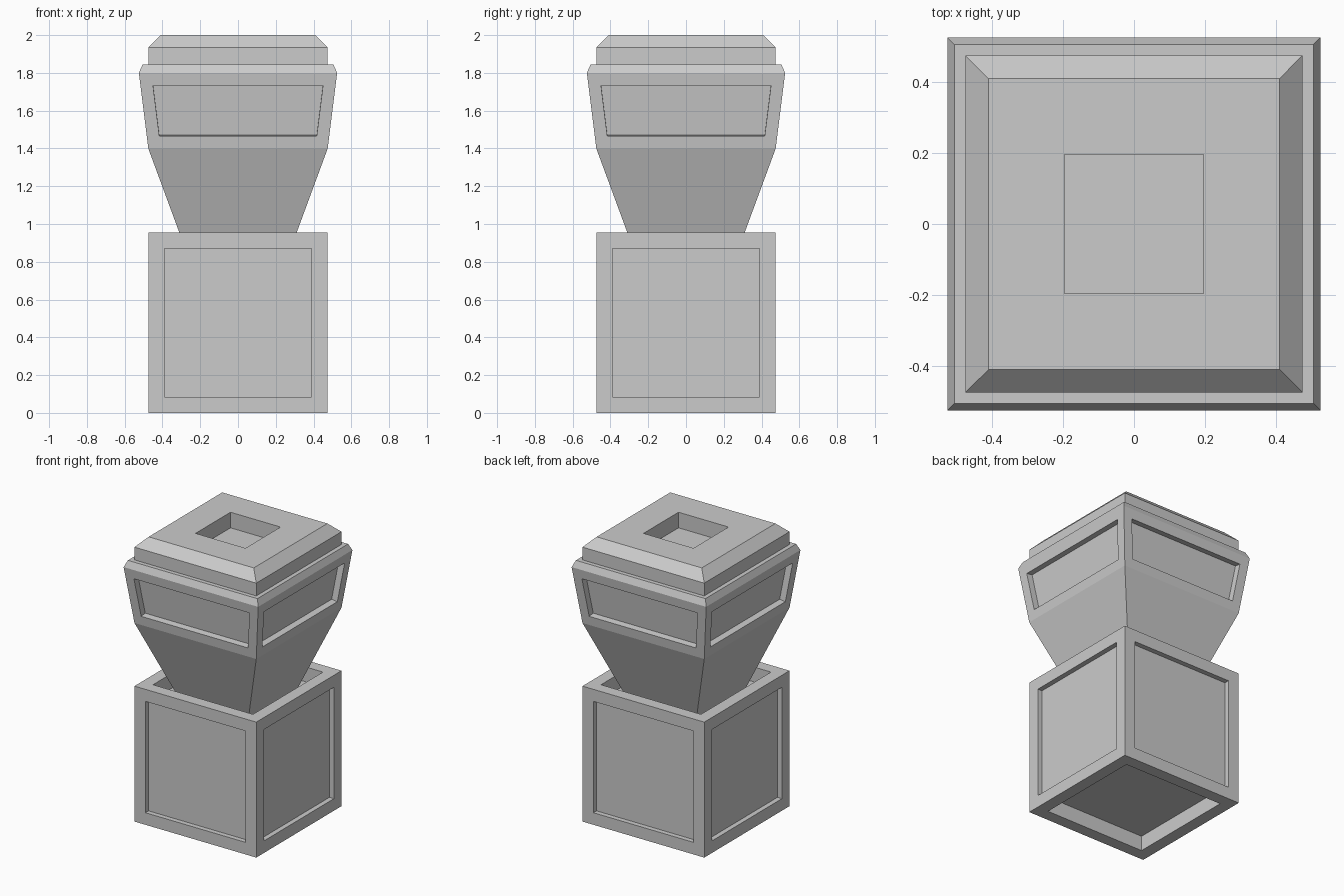
import bpy, bmesh

if "Cube" in bpy.data.objects:
    bpy.data.objects.remove(bpy.data.objects["Cube"])


def stack(name, profile):
    """Square tower from (half width, z) pairs; returns bmesh and its side faces per tier."""
    bm = bmesh.new()
    rings = [[bm.verts.new((sx * h, sy * h, z))
              for sx, sy in ((-1, -1), (1, -1), (1, 1), (-1, 1))] for h, z in profile]
    tiers = [[bm.faces.new((a[i], a[(i + 1) % 4], b[(i + 1) % 4], b[i])) for i in range(4)]
             for a, b in zip(rings, rings[1:])]
    bottom = bm.faces.new(rings[0][::-1])
    top = bm.faces.new(rings[-1])
    bm.normal_update()
    return bm, tiers, bottom, top


def recess(bm, faces, border, depth):
    """Inset each face by a border, then push it straight in."""
    bmesh.ops.inset_individual(bm, faces=faces, thickness=border, use_even_offset=True)
    bm.normal_update()
    for f in bmesh.ops.extrude_discrete_faces(bm, faces=faces)["faces"]:
        bmesh.ops.translate(bm, verts=f.verts, vec=f.normal * -depth)
    bm.normal_update()


def finish(bm, name):
    mesh = bpy.data.meshes.new(name)
    bm.to_mesh(mesh)
    bm.free()
    bpy.context.collection.objects.link(bpy.data.objects.new(name, mesh))


# Base block: shallow side panels, deeper top and bottom pockets
bm, tiers, bottom, top = stack("base", [(0.475, 0), (0.475, 0.955)])
recess(bm, tiers[0], 0.085, 0.035)
recess(bm, [bottom, top], 0.085, 0.105)
finish(bm, "base_block")

# Head: funnel neck standing in the pocket, panelled band, chamfered rim and cap
bm, tiers, bottom, top = stack("head", [
    (0.272, 0.85), (0.475, 1.40), (0.525, 1.80), (0.505, 1.845),
    (0.475, 1.845), (0.475, 1.935), (0.41, 2.0)])
recess(bm, tiers[1], 0.066, 0.045)
recess(bm, [top], 0.215, 0.11)
finish(bm, "flared_head")
